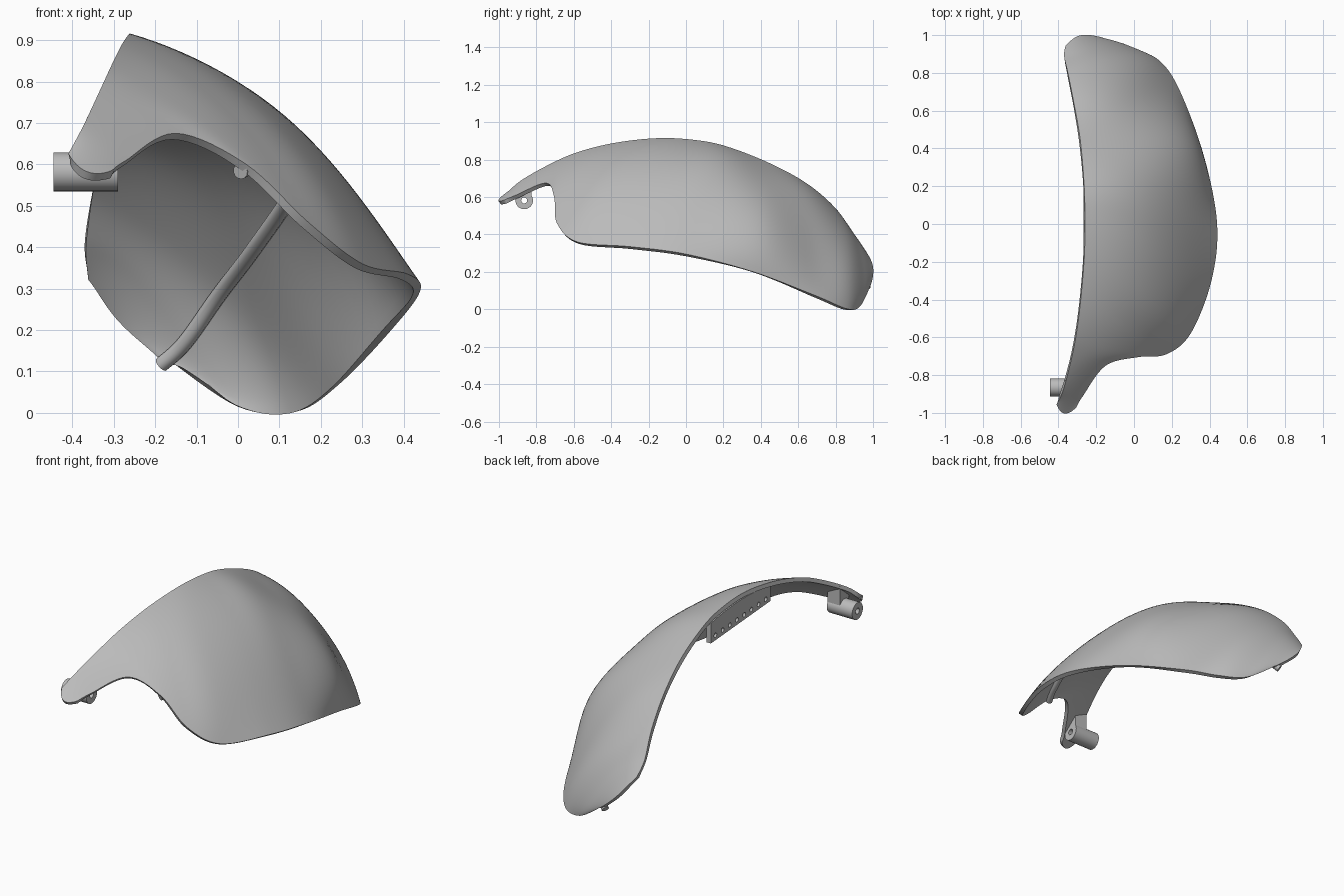
import bpy, math
from mathutils import Vector

if "Cube" in bpy.data.objects:
    bpy.data.objects.remove(bpy.data.objects["Cube"], do_unlink=True)

grey = bpy.data.materials.new("plain_grey")
grey.use_nodes = True
colour = (0.5, 0.5, 0.5, 1)
grey.diffuse_color = colour
grey.node_tree.nodes["Principled BSDF"].inputs["Base Color"].default_value = colour

# Four rails of the shell, each running from the front tip to the back tip
UPPER = [(-.41, -.955, .625), (-.375, -.88, .69), (-.335, -.73, .775), (-.305, -.58, .84),
         (-.28, -.38, .89), (-.262, -.15, .915), (-.26, .05, .905), (-.265, .22, .87),
         (-.285, .45, .78), (-.32, .65, .67), (-.35, .8, .54), (-.37, .89, .41), (-.362, .945, .335)]
CROWN = [(-.385, -.995, .595), (-.322, -.895, .653), (-.24, -.74, .733), (-.13, -.65, .738),
         (-.02, -.555, .72), (.075, -.395, .71), (.145, -.13, .685), (.17, .12, .65),
         (.155, .42, .565), (.045, .685, .425), (-.06, .86, .33), (-.17, .95, .25), (-.29, .997, .24)]
FLANK = [(-.345, -1, .578), (-.291, -.904, .628), (-.186, -.746, .7), (-.039, -.686, .66),
         (.1, -.64, .573), (.227, -.512, .513), (.31, -.24, .485), (.345, .04, .44),
         (.325, .4, .36), (.18, .705, .2), (.075, .87, .14), (-.065, .955, .1), (-.23, 1, .18)]
LOWER = [(-.305, -.97, .585), (-.27, -.91, .61), (-.15, -.75, .675), (.02, -.705, .6),
         (.17, -.69, .46), (.3, -.58, .36), (.41, -.3, .335), (.44, 0, .295),
         (.37, .36, .2), (.245, .7, .07), (.14, .86, .003), (0, .93, .015), (-.17, .988, .13)]
RAILS = (UPPER, CROWN, FLANK, LOWER)
KNOTS = (0, .5, .8, 1)
LAST = len(UPPER) - 1


def along(rail, t):
    """Smooth curve through the points of a rail."""
    end = len(rail) - 1
    i = min(max(int(t), 0), end - 1)
    f = t - i
    a, b, c, d = (Vector(rail[min(max(k, 0), end)]) for k in range(i - 1, i + 3))
    return b + (c - a) * f / 2 + (a * 2 - b * 5 + c * 4 - d) * f**2 / 2 + (b * 3 - a - c * 3 + d) * f**3 / 2


def surface(t, s):
    """Point on the shell: t from front to back, s from upper to lower edge."""
    point = Vector((0, 0, 0))
    for rail, k in zip(RAILS, KNOTS):
        weight = math.prod((s - m) / (k - m) for m in KNOTS if m != k)
        point += along(rail, t) * weight
    return point


def inside(t, s, depth):
    """Point below the shell surface by the given depth."""
    e = .05
    ds = surface(t, s + e) - surface(t, s - e)
    dt = surface(t + e, s) - surface(t - e, s)
    return surface(t, s) - ds.cross(dt).normalized() * depth


def finish(obj):
    """Give the part its colour, turn it into a mesh and smooth it."""
    obj.data.materials.append(grey)
    bpy.ops.object.select_all(action='DESELECT')
    obj.select_set(True)
    bpy.context.view_layer.objects.active = obj
    bpy.ops.object.convert(target='MESH')
    bpy.ops.object.shade_smooth_by_angle(angle=math.radians(35))


def add_mesh(name, verts, faces):
    mesh = bpy.data.meshes.new(name)
    mesh.from_pydata(verts, [], faces)
    obj = bpy.data.objects.new(name, mesh)
    bpy.context.collection.objects.link(obj)
    return obj


def add_curve(name, loops, closed):
    curve = bpy.data.curves.new(name, 'CURVE')
    curve.dimensions = '2D' if closed else '3D'
    for loop in loops:
        spline = curve.splines.new('POLY')
        spline.points.add(len(loop) - 1)
        for point, co in zip(spline.points, loop):
            point.co = (*co, 1)
        spline.use_cyclic_u = closed
    obj = bpy.data.objects.new(name, curve)
    bpy.context.collection.objects.link(obj)
    return obj


def add_slab(name, loops, x0, x1):
    """Extrude outlines drawn in (y, z), with holes, from x0 to x1."""
    obj = add_curve(name, [[(y, z, 0) for y, z in loop] for loop in loops], True)
    obj.data.fill_mode = 'BOTH'
    obj.data.extrude = (x1 - x0) / 2
    obj.location.x = (x0 + x1) / 2
    obj.rotation_euler = (math.pi / 2, 0, math.pi / 2)
    finish(obj)


def circle(y, z, r, n):
    return [(y + r * math.cos(a * math.tau / n), z + r * math.sin(a * math.tau / n)) for a in range(n)]


# Domed shell with an even wall
rows, cols = LAST * 8, 28
verts = [surface(i * LAST / rows, j / cols) for i in range(rows + 1) for j in range(cols + 1)]
faces = []
for i in range(rows):
    for j in range(cols):
        a = i * (cols + 1) + j
        faces.append((a, a + 1, a + cols + 2, a + cols + 1))
shell = add_mesh("shell", verts, faces)
wall = shell.modifiers.new("wall", 'SOLIDIFY')
wall.thickness = .022
wall.offset = -1
finish(shell)

# Round rib running lengthwise under the shell, from rim to rim
spread = (1, .7, .57, .52, .5, .5, .52, .555, .645, 1)
stops = [inside(3 + k, s, .027) for k, s in enumerate(spread)]
steps = 8 * (len(stops) - 1)
rib = add_curve("inner_rib", [[along(stops, k / 8) for k in range(steps + 1)]], False)
rib.data.bevel_depth = .019
rib.data.bevel_resolution = 4
rib.data.use_fill_caps = True
finish(rib)

# Perforated strip under the upper edge, its foot sloping to the back
front, back, holes = -.355, .165, 8


def foot(y):
    return .785 - .07 * (y - front)


arch = [(y, .89 - .35 * (y + .13) ** 2) for y in (back + (front - back) * k / 16 for k in range(17))]
outline = [(front, foot(front)), (back, foot(back))] + arch
centres = [front + .04 + k * (back - front - .08) / (holes - 1) for k in range(holes)]
punched = [circle(y, foot(y) + .028, .012, 16) for y in centres]
add_slab("perforated_strip", [outline] + punched, -.268, -.24)

# Hinge barrel and the bracket that holds it
add_slab("hinge_barrel", [circle(-.865, .582, .047, 32), circle(-.865, .582, .016, 20)], -.445, -.29)
corners = [(-.365, -.905), (-.29, -.905), (-.29, -.825), (-.365, -.825)]
base = [(x, y, .602) for x, y in corners]
top = [(x, y, .61 + (-.29 - x) * .6 + (y + .905) * .75) for x, y in corners]
sides = [(k, (k + 1) % 4, (k + 1) % 4 + 4, k + 4) for k in range(4)]
finish(add_mesh("hinge_bracket", base + top, [(3, 2, 1, 0), (4, 5, 6, 7)] + sides))
